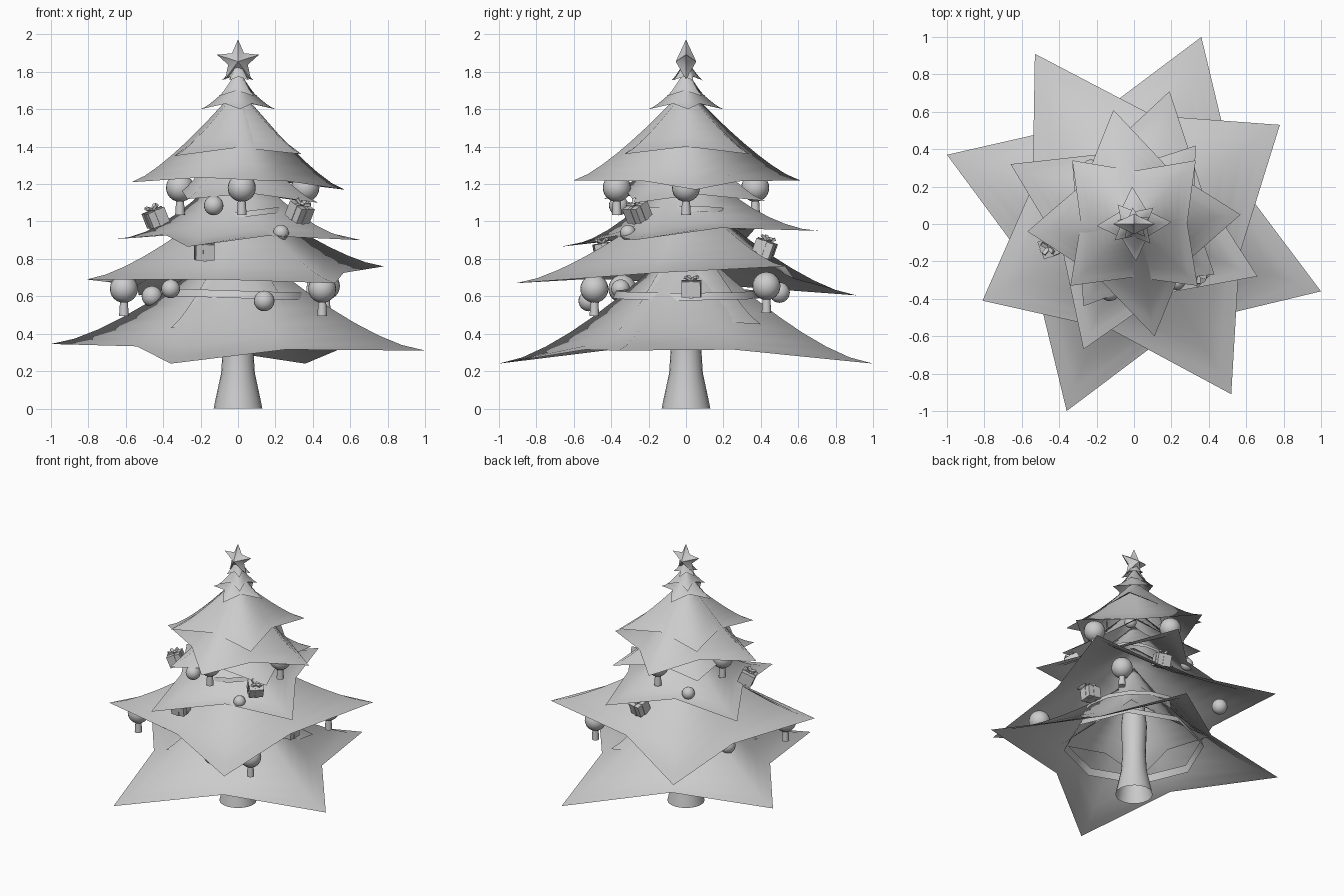
import bpy, bmesh, math
from mathutils import Vector, Matrix

cube = bpy.data.objects.get("Cube")
if cube:
    bpy.data.objects.remove(cube, do_unlink=True)

grey = bpy.data.materials.new("plain_grey")
grey.use_nodes = True
COLOUR = (0.6, 0.6, 0.6, 1)
grey.diffuse_color = COLOUR
grey.node_tree.nodes["Principled BSDF"].inputs["Base Color"].default_value = COLOUR


def finish(bm, name, angle=40):
    mesh = bpy.data.meshes.new(name)
    bm.to_mesh(mesh)
    bm.free()
    obj = bpy.data.objects.new(name, mesh)
    bpy.context.collection.objects.link(obj)
    mesh.materials.append(grey)
    bpy.ops.object.select_all(action='DESELECT')
    obj.select_set(True)
    bpy.context.view_layer.objects.active = obj
    bpy.ops.object.shade_smooth_by_angle(angle=math.radians(angle))


def bridge(bm, a, b):
    n = len(a)
    for i in range(n):
        bm.faces.new((a[i], a[(i + 1) % n], b[(i + 1) % n], b[i]))


# Open tent of foliage: pointed tips, pulled-in valleys, sweeping up to an apex
def foliage(name, tips, apex, power, inner=0.56, lift=0.04, steps=8):
    tips = [Vector(t) for t in tips]
    n = len(tips)
    bm = bmesh.new()
    rings = []
    for s in range(steps):
        t = s / steps
        ring = []
        for i, tip in enumerate(tips):
            nxt = tips[(i + 1) % n]
            size = (tip.xy.length + nxt.xy.length) / 2
            mid = (tip.xy + nxt.xy).normalized() * size * (inner + 0.18 * t)
            mid_z = (tip.z + nxt.z) / 2 + lift
            for xy, z in ((tip.xy, tip.z), (mid, mid_z)):
                ring.append(bm.verts.new((xy.x * (1 - t), xy.y * (1 - t),
                                          z + (apex - z) * t ** power)))
        rings.append(ring)
    for a, b in zip(rings, rings[1:]):
        bridge(bm, a, b)
    top = bm.verts.new((0, 0, apex))
    for i, v in enumerate(rings[-1]):
        bm.faces.new((v, rings[-1][(i + 1) % len(rings[-1])], top))
    finish(bm, name, 110)


def even_tips(radius, z, turn, n=4):
    return [(radius * math.cos(turn + i * math.tau / n),
             radius * math.sin(turn + i * math.tau / n), z) for i in range(n)]


# Foliage tiers from the ground up
foliage("foliage_bottom", [(1, -.36, .31), (.36, 1, .24), (-1, .37, .345), (-.36, -1, .24)], .92, 1.45)
foliage("foliage_bottom_inner", [(.37, -.36, .42), (.36, .4, .45), (-.37, .36, .44), (-.36, -.36, .43)],
        1.02, 1.25, .6)
foliage("foliage_second", [(.78, .53, .76), (-.53, .91, .605), (-.81, -.41, .69), (.52, -.91, .67)],
        1.18, 1.42, .59, .01)
foliage("foliage_third", [(.66, -.28, .9), (.19, .71, .95), (-.66, .32, .905), (-.27, -.67, .865)], 1.36, 1.75)
foliage("foliage_fourth", [(.43, -.27, 1.1), (.33, .42, 1.11), (-.33, .33, 1.13), (-.27, -.44, 1.12)],
        1.5, 1.3, .62)
foliage("foliage_fifth", [(.57, .05, 1.17), (-.11, .61, 1.22), (-.57, -.04, 1.21), (.11, -.6, 1.22)],
        1.72, 1.3, .58, .02)
foliage("foliage_sixth", [(.33, .34, 1.36), (-.33, .34, 1.36), (-.34, -.33, 1.35), (.34, -.33, 1.36)],
        1.71, 1.28, .6)
foliage("foliage_seventh", even_tips(.2, 1.6, .05), 1.77, 1.25, .5, .03)
foliage("foliage_eighth", even_tips(.135, 1.67, .7), 1.82, 1.25, .5, .03)
foliage("foliage_crown", even_tips(.09, 1.755, .4, 5), 1.87, 1.2, .5, .02)


# Trunk with a flared, open foot and a narrow waist
def trunk():
    bm = bmesh.new()
    rings = []
    for z, r in ((0, .13), (.06, .118), (.19, .09), (.32, .082), (.55, .09), (.85, .06)):
        rings.append([bm.verts.new((r * math.cos(i * math.tau / 20), r * math.sin(i * math.tau / 20), z))
                      for i in range(20)])
    for a, b in zip(rings, rings[1:]):
        bridge(bm, a, b)
    finish(bm, "trunk", 60)


trunk()


# Ribbon garlands: thin upright bands with a slight tilt
def garland(name, z, radius, tilt=0.0, sides=8, width=.04):
    bm = bmesh.new()
    lower, upper = [], []
    for i in range(sides):
        a = i * math.tau / sides
        x, y = radius * math.cos(a), radius * math.sin(a)
        h = z + tilt * x
        lower.append(bm.verts.new((x, y, h)))
        upper.append(bm.verts.new((x * .96, y * .96, h + width)))
    bridge(bm, lower, upper)
    finish(bm, name, 50)


garland("garland_bottom", .37, .49, .02, 8, .05)
garland("garland_low", .59, .39, -.03, 16)
garland("garland_middle", 1.02, .28, .12, 16, .03)
garland("garland_high", 1.37, .2, -.06, 12, .025)


# Round baubles, some with a peg hanging underneath
def bauble(name, place, radius, peg=False):
    bm = bmesh.new()
    bmesh.ops.create_uvsphere(bm, u_segments=20, v_segments=12, radius=radius,
                              matrix=Matrix.Translation(place))
    if peg:
        low = Vector(place) - Vector((0, 0, .1))
        bmesh.ops.create_cone(bm, segments=12, radius1=.026, radius2=.02, depth=.09,
                              cap_ends=True, matrix=Matrix.Translation(low))
    finish(bm, name)


for i, p in enumerate([(.45, -.49, .64), (-.61, -.34, .64), (.47, .43, .655),
                       (.02, -.37, 1.18), (.36, 0, 1.18), (-.02, .37, 1.18), (-.31, 0, 1.18)]):
    bauble(f"pegged_bauble_{i + 1}", p, .075, True)
for i, (p, r) in enumerate([((.14, -.52, .575), .055), ((-.46, .15, .6), .055), ((-.36, .5, .62), .055),
                            ((-.36, -.35, .64), .05), ((-.13, -.36, 1.085), .052),
                            ((.23, -.31, .94), .042), ((.2, .2, 1.225), .042), ((-.23, .3, 1.0), .045)]):
    bauble(f"bauble_{i + 1}", p, r)


# Small gift boxes with crossed bands and a bow
def gift(name, place, turn, lean):
    bm = bmesh.new()
    for size in ((.1, .1, .085), (.106, .022, .091), (.022, .106, .091)):
        bmesh.ops.create_cube(bm, size=1, matrix=Matrix.Diagonal((*size, 1)))
    for k in range(4):
        loop = (Matrix.Rotation(k * math.pi / 2 + .6, 4, 'Z') @ Matrix.Translation((.022, 0, .055))
                @ Matrix.Rotation(-.5, 4, 'Y') @ Matrix.Diagonal((.04, .02, .014, 1)))
        bmesh.ops.create_cube(bm, size=1, matrix=loop)
    bm.transform(Matrix.Translation(place) @ Matrix.Rotation(turn, 4, 'Z') @ Matrix.Rotation(lean, 4, 'X'))
    finish(bm, name, 30)


for i, (p, turn, lean) in enumerate([((-.18, -.44, .84), .1, .15), ((.33, -.26, 1.05), .8, .5),
                                     ((-.44, -.12, 1.02), -1.2, .4), ((.1, .42, .855), 2.9, .35),
                                     ((.42, .03, .64), 1.5, .1)]):
    gift(f"gift_{i + 1}", p, turn, lean)


# Five-pointed star on top
def star():
    bm = bmesh.new()
    rim = []
    for i in range(10):
        r = .118 if i % 2 == 0 else .055
        a = math.pi / 2 + i * math.tau / 10
        rim.append(bm.verts.new((r * math.cos(a), 0, 1.855 + r * math.sin(a))))
    for side in (-1, 1):
        hub = bm.verts.new((0, side * .055, 1.855))
        for i in range(10):
            bm.faces.new((rim[i], rim[(i + 1) % 10], hub))
    bmesh.ops.recalc_face_normals(bm, faces=bm.faces)
    finish(bm, "top_star", 80)


star()
